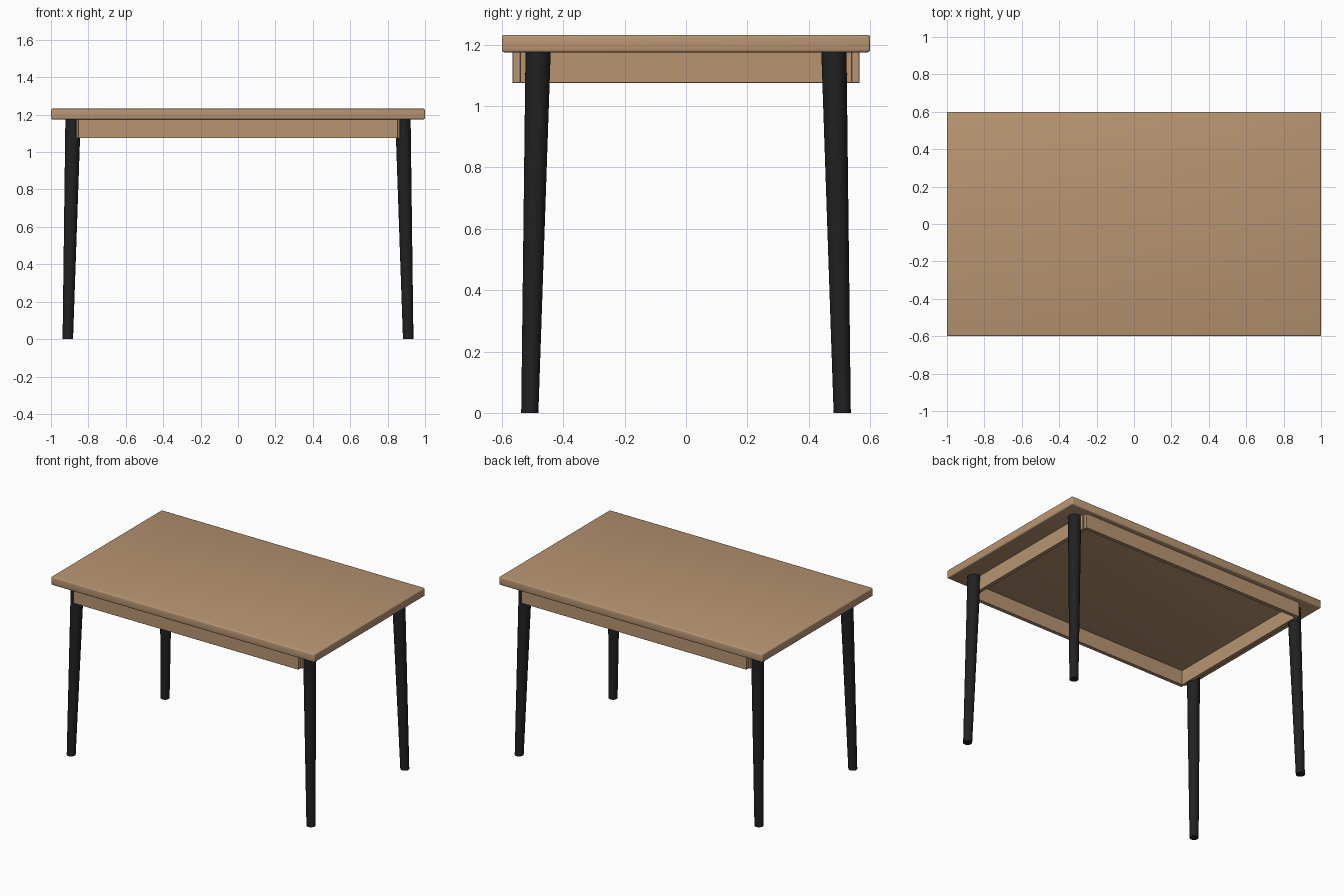
import bpy
import bmesh
from mathutils import Matrix, Vector

if "Cube" in bpy.data.objects:
    bpy.data.objects.remove(bpy.data.objects["Cube"])


def material(name, rgb):
    mat = bpy.data.materials.new(name)
    mat.diffuse_color = (*rgb, 1.0)
    mat.use_nodes = True
    mat.node_tree.nodes["Principled BSDF"].inputs["Base Color"].default_value = mat.diffuse_color
    return mat


WOOD = material("warm_wood", (0.48, 0.30, 0.17))
BLACK = material("black_paint", (0.015, 0.015, 0.015))


def finish(name, bm, mat):
    bmesh.ops.recalc_face_normals(bm, faces=bm.faces)
    mesh = bpy.data.meshes.new(name)
    bm.to_mesh(mesh)
    bm.free()
    mesh.materials.append(mat)
    obj = bpy.data.objects.new(name, mesh)
    bpy.context.collection.objects.link(obj)
    bpy.context.view_layer.objects.active = obj
    obj.select_set(True)
    bpy.ops.object.shade_smooth_by_angle(angle=0.6)
    obj.select_set(False)
    return obj


def box(name, low, high, bevel, mat, segments):
    low, high = Vector(low), Vector(high)
    bm = bmesh.new()
    bmesh.ops.create_cube(bm, size=1.0, matrix=Matrix.Translation((low + high) / 2)
                          @ Matrix.Diagonal((*(high - low), 1.0)))
    bmesh.ops.bevel(bm, geom=bm.edges[:], offset=bevel, segments=segments,
                    profile=0.5, affect='EDGES')
    return finish(name, bm, mat)


def leg(name, sx, sy):
    # Tapered round leg, sheared outward so both ends stay level
    height, foot, top = 1.175, Vector((0.91, 0.509)), Vector((0.882, 0.482))
    bm = bmesh.new()
    bmesh.ops.create_cone(bm, cap_ends=True, segments=32, radius1=0.028,
                          radius2=0.041, depth=height,
                          matrix=Matrix.Translation((0, 0, height / 2)))
    for v in bm.verts:
        centre = foot.lerp(top, v.co.z / height)
        v.co.x += sx * centre.x
        v.co.y += sy * centre.y
    return finish(name, bm, BLACK)


# Table top with softened edges
box("table_top", (-1, -0.6, 1.175), (1, 0.6, 1.232), 0.008, WOOD, 3)

# Apron rails: long ones cover the ends of the short ones
for side, s in (("front", -1), ("back", 1)):
    y = sorted((s * 0.54, s * 0.565))
    box(side + "_rail", (-0.855, y[0], 1.075), (0.855, y[1], 1.176), 0.001, WOOD, 1)
for side, s in (("left", -1), ("right", 1)):
    x = sorted((s * 0.84, s * 0.865))
    box(side + "_rail", (x[0], -0.54, 1.075), (x[1], 0.54, 1.176), 0.001, WOOD, 1)

# Four splayed legs
for depth, sy in (("front", -1), ("back", 1)):
    for side, sx in (("left", -1), ("right", 1)):
        leg(f"{depth}_{side}_leg", sx, sy)
